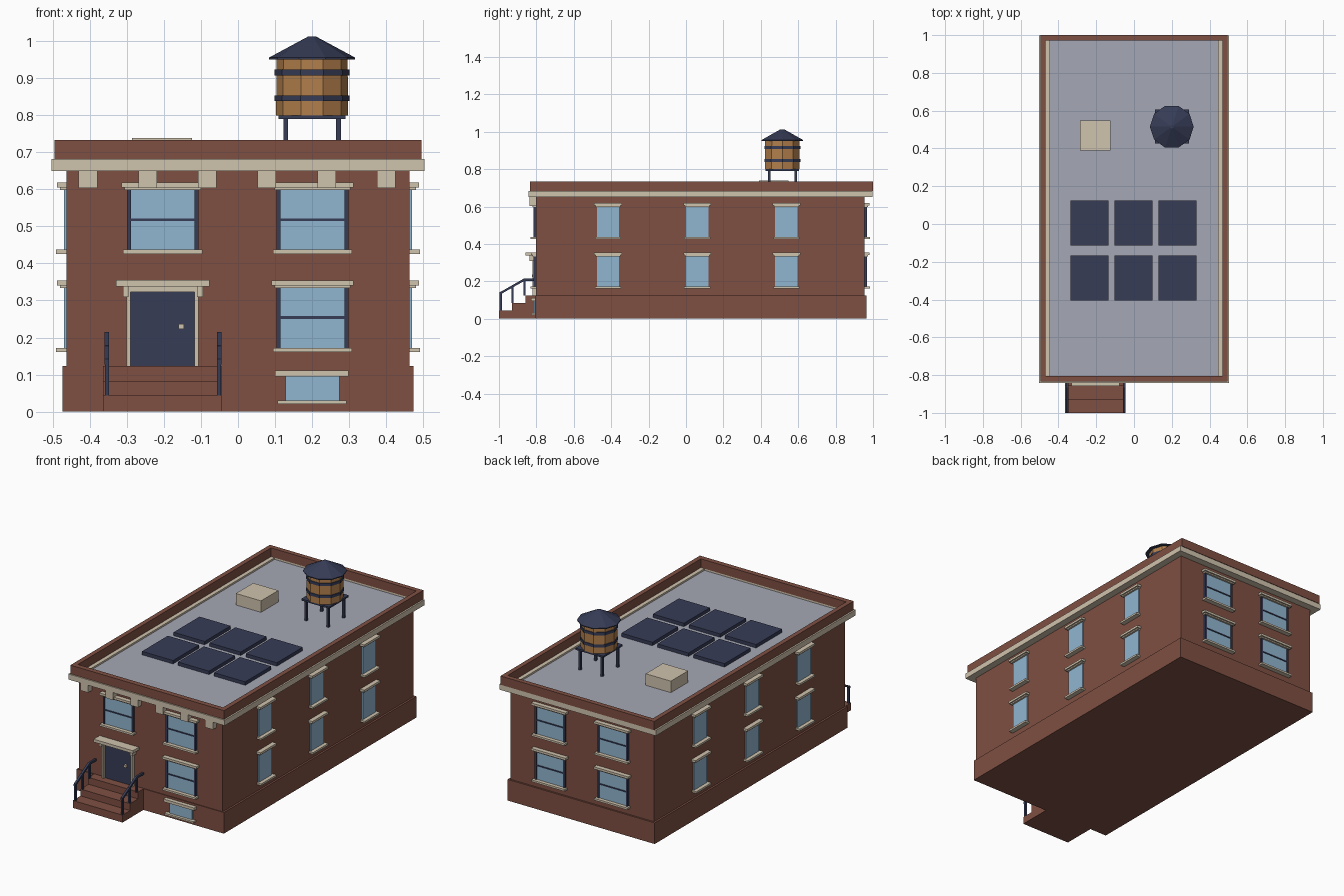
import bpy, bmesh, math
from mathutils import Matrix, Vector

if "Cube" in bpy.data.objects:
    bpy.data.objects.remove(bpy.data.objects["Cube"])


def material(name, r, g, b):
    lin = [((c / 255 + 0.055) / 1.055) ** 2.4 for c in (r, g, b)]
    m = bpy.data.materials.new(name)
    m.diffuse_color = (*lin, 1)
    m.use_nodes = True
    m.node_tree.nodes["Principled BSDF"].inputs["Base Color"].default_value = m.diffuse_color
    return m


BRICK = material("brick", 126, 79, 66)
STONE = material("pale_stone", 208, 195, 173)
GLASS = material("window_glass", 145, 182, 208)
NAVY = material("dark_navy", 54, 60, 86)
GREY = material("roof_grey", 165, 167, 181)
WOOD = material("wood", 178, 127, 76)


def make(name, bm, mat):
    bmesh.ops.recalc_face_normals(bm, faces=bm.faces)
    me = bpy.data.meshes.new(name)
    bm.to_mesh(me)
    bm.free()
    me.materials.append(mat)
    ob = bpy.data.objects.new(name, me)
    bpy.context.collection.objects.link(ob)
    return ob


def box(name, x, y, z, mat, place=None):
    """Box from (min, max) ranges, optionally moved by a matrix."""
    bm = bmesh.new()
    bmesh.ops.create_cube(bm, size=1)
    for v in bm.verts:
        v.co = Vector([r[0] if c < 0 else r[1] for c, r in zip(v.co, (x, y, z))])
    if place:
        bm.transform(place)
    return make(name, bm, mat)


def prism(name, outline, axis, lo, hi, mat):
    """Outline of 2D points extruded from lo to hi along x or z."""
    bm = bmesh.new()
    pts = [(lo, a, b) if axis == "x" else (a, b, lo) for a, b in outline]
    face = bm.faces.new([bm.verts.new(p) for p in pts])
    ext = bmesh.ops.extrude_face_region(bm, geom=[face])
    move = Vector((hi - lo, 0, 0) if axis == "x" else (0, 0, hi - lo))
    bmesh.ops.translate(bm, vec=move, verts=[g for g in ext["geom"] if isinstance(g, bmesh.types.BMVert)])
    return make(name, bm, mat)


def ring(name, x, y, ix, iy, z, mat):
    """Rectangular wall ring with outer and inner ranges."""
    bm = bmesh.new()
    loops = []
    for (rx, ry), h in (((x, y), z[0]), ((x, y), z[1]), ((ix, iy), z[1]), ((ix, iy), z[0])):
        loops.append([bm.verts.new((rx[i], ry[j], h)) for i, j in ((0, 0), (1, 0), (1, 1), (0, 1))])
    for k in range(4):
        a, b = loops[k], loops[(k + 1) % 4]
        for i in range(4):
            j = (i + 1) % 4
            bm.faces.new((a[i], a[j], b[j], b[i]))
    return make(name, bm, mat)


def cone(name, r1, r2, z, mat, at):
    bm = bmesh.new()
    bmesh.ops.create_cone(bm, cap_ends=True, segments=10, radius1=r1, radius2=r2, depth=z[1] - z[0])
    # put a corner on the x axis
    first = bm.verts[:][0].co
    bm.transform(Matrix.Translation((at[0], at[1], sum(z) / 2)) @ Matrix.Rotation(-math.atan2(first.y, first.x), 4, "Z"))
    return make(name, bm, mat)


# Walls, base, cornice, parapet and roof
box("foundation", (-.474, .474), (-.807, .965), (0, .123), BRICK)
box("walls", (-.463, .463), (-.803, .955), (.123, .652), BRICK)
box("cornice_soffit", (-.504, .504), (-.842, .997), (.65, .665), STONE)
ring("cornice", (-.504, .504), (-.842, .997), (-.445, .445), (-.805, .972), (.665, .682), STONE)
ring("parapet", (-.495, .495), (-.835, 1.0), (-.468, .468), (-.805, .972), (.682, .733), BRICK)
box("roof_deck", (-.445, .445), (-.805, .972), (.665, .672), GREY)
for i in range(6):
    cx = -.405 + i * .161
    box("cornice_bracket", (cx - .025, cx + .025), (-.837, -.80), (.604, .652), STONE)


# Windows: local x runs along the wall, local -y points outward
def window(at, angle, half, z0, z1, sash):
    place = Matrix.Translation(at) @ Matrix.Rotation(angle, 4, "Z")
    out = half + (.011 if sash else 0)
    box("window_glass", (-half, half), (-.007, .01), (z0, z1), GLASS, place)
    if sash:
        for s in (-1, 1):
            xs = sorted((s * half, s * out))
            box("window_jamb", xs, (-.012, .01), (z0, z1), NAVY, place)
        mid = (z0 + z1) / 2
        box("window_rail", (-half, half), (-.011, .01), (mid - .0035, mid + .0035), NAVY, place)
    box("window_sill", (-out - .01, out + .01), (-.028, .01), (z0 - .011, z0), STONE, place)
    box("window_lintel", (-out - .006, out + .006), (-.018, .01), (z1 - .002, z1 + .005), STONE, place)
    box("window_lintel_cap", (-out - .014, out + .014), (-.026, .01), (z1 + .005, z1 + .018), STONE, place)


for z0, z1 in ((.172, .336), (.437, .60)):
    for x in (-.203, .201):
        if x > 0 or z0 > .3:
            window((x, -.803, 0), 0, .086, z0, z1, True)
        window((x, .955, 0), math.pi, .086, z0, z1, True)
    for y in (-.417, .06, .537):
        window((.463, y, 0), math.pi / 2, .06, z0, z1, False)
        window((-.463, y, 0), -math.pi / 2, .06, z0, z1, False)

# Basement window
box("basement_glass", (.128, .274), (-.814, -.80), (.028, .096), GLASS)
box("basement_sill", (.106, .293), (-.83, -.80), (.02, .03), STONE)
box("basement_lintel", (.10, .298), (-.83, -.80), (.095, .111), STONE)

# Door with stone surround
box("door", (-.29, -.117), (-.81, -.80), (.123, .323), NAVY)
for x0, x1 in ((-.301, -.29), (-.117, -.106)):
    box("door_jamb", (x0, x1), (-.822, -.80), (.123, .323), STONE)
box("door_head", (-.301, -.106), (-.822, -.80), (.323, .338), STONE)
for x0, x1 in ((-.311, -.296), (-.111, -.094)):
    box("door_bracket", (x0, x1), (-.837, -.80), (.31, .338), STONE)
box("door_hood", (-.33, -.077), (-.858, -.80), (.338, .355), STONE)
box("door_knob", (-.16, -.146), (-.824, -.805), (.223, .237), STONE)

# Entrance steps
prism("entrance_steps", [(-1, 0), (-1, .043), (-.93, .043), (-.93, .083), (-.857, .083),
                         (-.857, .123), (-.80, .123), (-.80, 0)], "x", -.364, -.044, BRICK)

# Handrails
for x in (-.354, -.051):
    for y, z0, z1 in ((-.991, .043, .142), (-.927, .083, .178), (-.863, .123, .21)):
        box("handrail_post", (x - .0055, x + .0055), (y - .006, y + .006), (z0, z1), NAVY)
    prism("handrail", [(-.998, .127), (-.998, .14), (-.866, .215), (-.803, .215),
                       (-.803, .203), (-.863, .203)], "x", x - .006, x + .006, NAVY)

# Rooftop solar panels and hatch
for x in (-.235, -.003, .23):
    for y in (.005, -.286):
        box("solar_panel", (x - .1, x + .1), (y - .119, y + .119), (.67, .692), NAVY)
box("roof_hatch", (-.286, -.124), (.389, .548), (.67, .739), STONE)

# Water tank
TANK = (.2, .515)
for sx in (-1, 1):
    for sy in (-1, 1):
        x, y = TANK[0] + sx * .071, TANK[1] + sy * .071
        box("tank_leg", (x - .0065, x + .0065), (y - .0065, y + .0065), (.67, .792), NAVY)
box("tank_platform", (.11, .29), (.425, .605), (.79, .80), NAVY)
cone("tank_barrel", .097, .096, (.80, .955), WOOD, TANK)
for z in (.838, .908):
    cone("tank_hoop", .101, .101, (z, z + .016), NAVY, TANK)
cone("tank_eaves", .116, .116, (.951, .956), NAVY, TANK)
cone("tank_roof", .116, .01, (.956, 1.013), NAVY, TANK)
